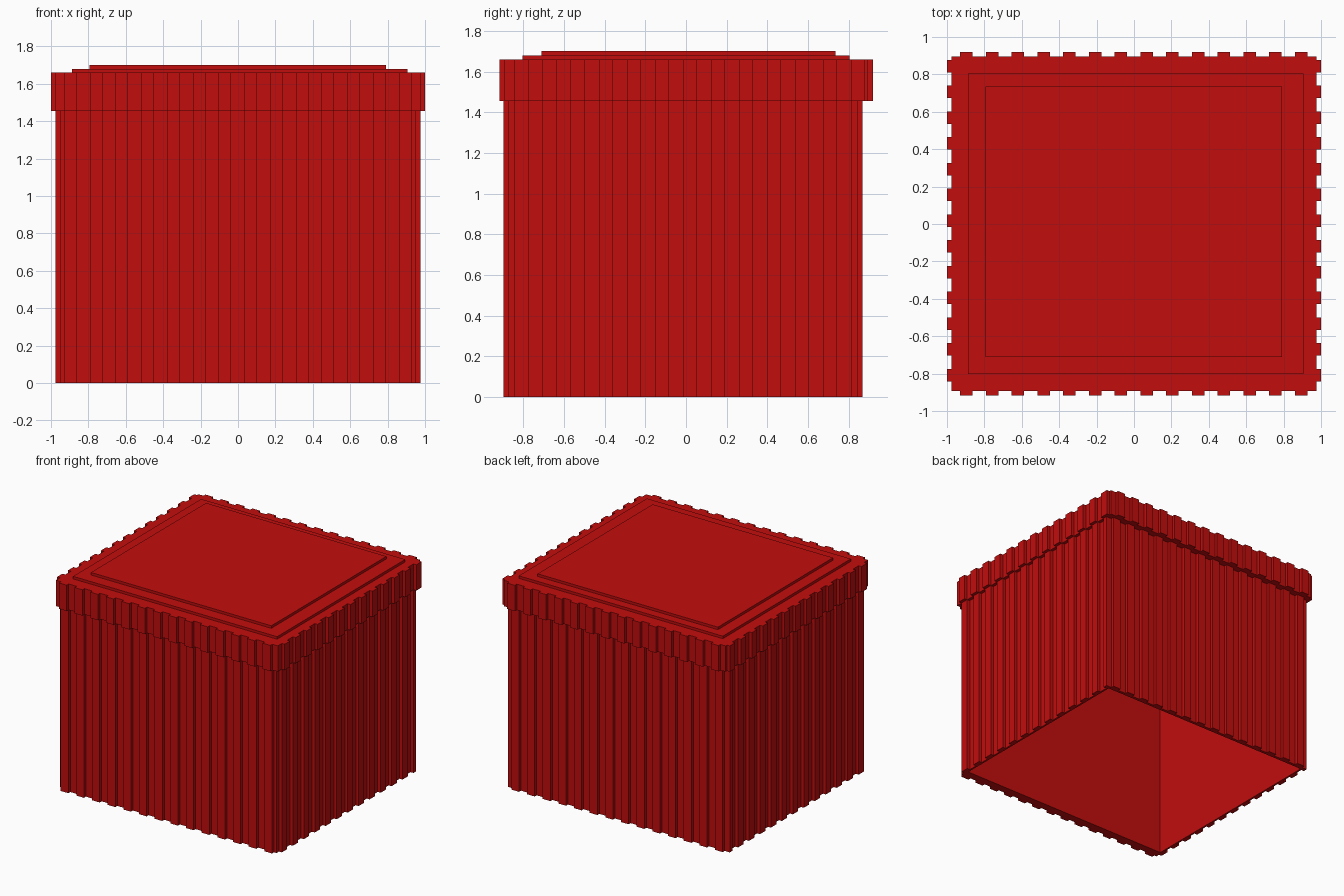
import bpy

cube = bpy.data.objects.get("Cube")
if cube:
    bpy.data.objects.remove(cube, do_unlink=True)

red = bpy.data.materials.new("container_red")
red.use_nodes = True
colour = (0.54, 0.004, 0.004, 1)
red.diffuse_color = colour
red.node_tree.nodes["Principled BSDF"].inputs["Base Color"].default_value = colour

PITCH, RIB, DEPTH = 0.1377, 0.067, 0.025


def rib_spans(start, count, low, high):
    """Rib start and end positions along one wall, clipped to the wall."""
    return [(max(start + i * PITCH, low), min(start + i * PITCH + RIB, high))
            for i in range(count)]


def rectangle(x0, x1, y0, y1):
    return [(x0, y0), (x1, y0), (x1, y1), (x0, y1)]


def ribbed_outline(x0, x1, y0, y1):
    """Counter-clockwise rectangle with square ribs standing out of each wall."""
    along_x = rib_spans(-0.93, 14, x0, x1)
    along_y = rib_spans(-0.842, 13, y0, y1)
    front, back, left, right = [(x0, y0)], [(x1, y1)], [(x1, y0)], [(x0, y1)]
    for a, b in along_x:
        front += [(a, y0), (a, y0 - DEPTH), (b, y0 - DEPTH), (b, y0)]
    for a, b in reversed(along_x):
        back += [(b, y1), (b, y1 + DEPTH), (a, y1 + DEPTH), (a, y1)]
    for a, b in along_y:
        left += [(x1, a), (x1 + DEPTH, a), (x1 + DEPTH, b), (x1, b)]
    for a, b in reversed(along_y):
        right += [(x0, b), (x0 - DEPTH, b), (x0 - DEPTH, a), (x0, a)]
    points = front + left + back + right
    return [p for i, p in enumerate(points) if p != points[i - 1]]


def prism(name, z0, z1, *outlines):
    """Extrude a filled outline; any further outlines become holes."""
    curve = bpy.data.curves.new(name + "_profile", 'CURVE')
    curve.dimensions = '2D'
    curve.fill_mode = 'BOTH'
    curve.extrude = (z1 - z0) / 2
    for outline in outlines:
        spline = curve.splines.new('POLY')
        spline.points.add(len(outline) - 1)
        for point, (x, y) in zip(spline.points, outline):
            point.co = (x, y, 0, 1)
        spline.use_cyclic_u = True
    helper = bpy.data.objects.new(name + "_profile", curve)
    bpy.context.collection.objects.link(helper)
    bpy.context.view_layer.update()
    evaluated = helper.evaluated_get(bpy.context.evaluated_depsgraph_get())
    mesh = bpy.data.meshes.new_from_object(evaluated)
    bpy.data.objects.remove(helper, do_unlink=True)
    mesh.name = name
    mesh.materials.clear()
    mesh.materials.append(red)
    mesh.shade_flat()
    part = bpy.data.objects.new(name, mesh)
    part.location.z = (z0 + z1) / 2
    bpy.context.collection.objects.link(part)
    return part


# Hollow corrugated body, open underneath with smooth inner walls
prism("body", 0, 1.455,
      ribbed_outline(-0.95, 0.95, -0.873, 0.843),
      rectangle(-0.935, 0.935, -0.81, 0.82))

# Overhanging corrugated lid
prism("lid", 1.455, 1.66, ribbed_outline(-0.975, 0.975, -0.893, 0.895))

# Two shallow raised panels on the lid
prism("lid_lower_panel", 1.66, 1.68, rectangle(-0.887, 0.906, -0.803, 0.805))
prism("lid_upper_panel", 1.68, 1.70, rectangle(-0.795, 0.79, -0.71, 0.735))
